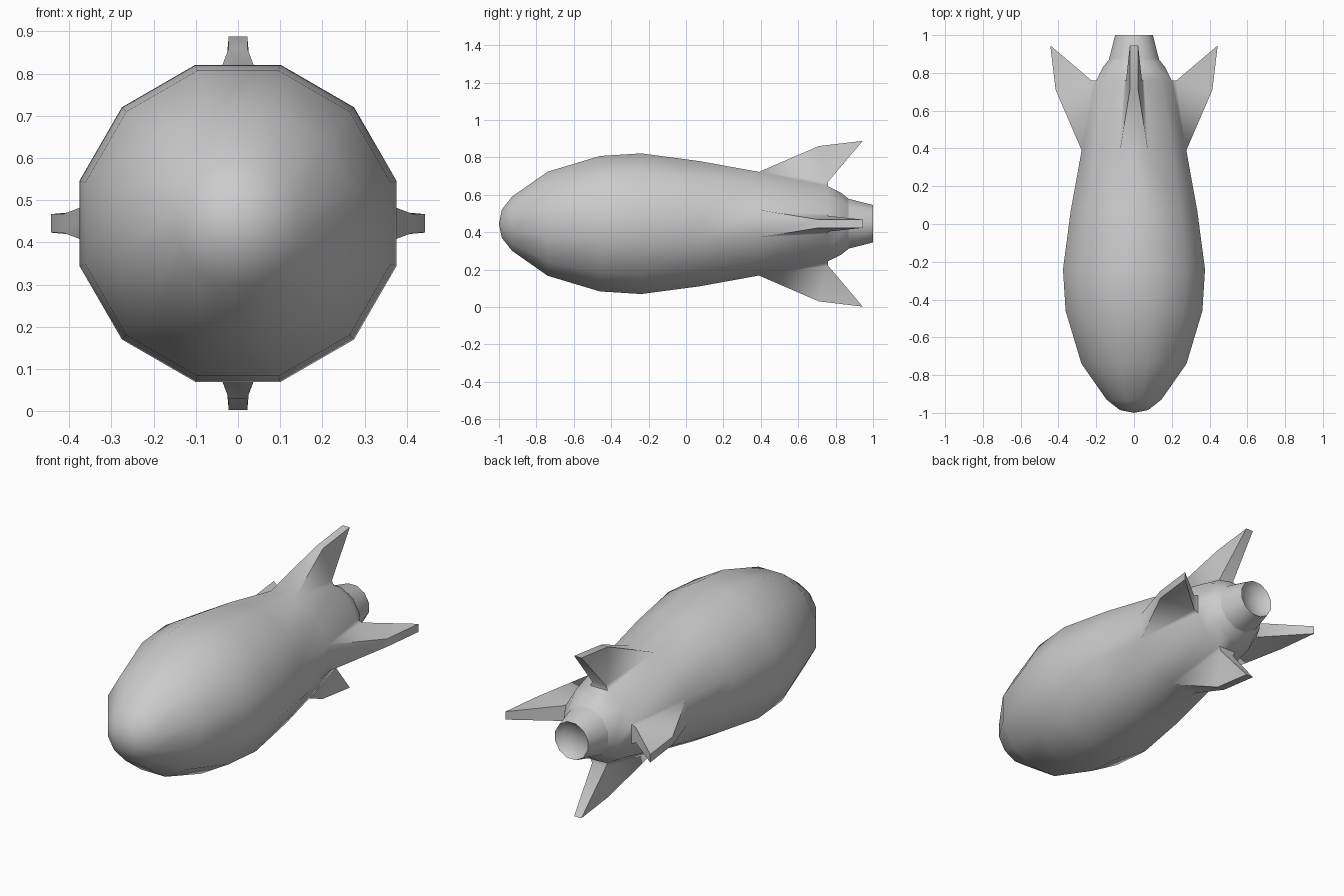
import bpy, bmesh, math
from mathutils import Vector

cube = bpy.data.objects.get("Cube")
if cube:
    bpy.data.objects.remove(cube, do_unlink=True)

SIDES = 12
AXIS_Z = 0.445

grey = bpy.data.materials.new("plain_grey")
grey.use_nodes = True
grey.diffuse_color = (0.6, 0.6, 0.6, 1)
grey.node_tree.nodes["Principled BSDF"].inputs["Base Color"].default_value = (0.6, 0.6, 0.6, 1)


def place(angle, y, radius, offset=0.0):
    """Point at a distance from the long axis, shifted sideways by offset."""
    c, s = math.cos(angle), math.sin(angle)
    return Vector((radius * c - offset * s, y, AXIS_Z + radius * s + offset * c))


def ring(bm, y, apothem):
    step = math.tau / SIDES
    radius = apothem / math.cos(step / 2)
    return [bm.verts.new(place((k - 0.5) * step, y, radius)) for k in range(SIDES)]


def lathe(bm, profile):
    """Skin rings along y; a zero radius closes the end in a point."""
    rings, bands = [], []
    for y, r in profile:
        rings.append(ring(bm, y, r) if r else [bm.verts.new((0, y, AXIS_Z))] * SIDES)
    for a, b in zip(rings, rings[1:]):
        band = []
        for k in range(SIDES):
            n = (k + 1) % SIDES
            corners = list(dict.fromkeys((a[k], a[n], b[n], b[k])))
            band.append(bm.faces.new(corners))
        bands.append(band)
    return rings, bands


def finish(bm, name, angle):
    bmesh.ops.recalc_face_normals(bm, faces=bm.faces)
    mesh = bpy.data.meshes.new(name)
    bm.to_mesh(mesh)
    bm.free()
    obj = bpy.data.objects.new(name, mesh)
    bpy.context.collection.objects.link(obj)
    mesh.materials.append(grey)
    bpy.ops.object.select_all(action='DESELECT')
    obj.select_set(True)
    bpy.context.view_layer.objects.active = obj
    bpy.ops.object.shade_smooth_by_angle(angle=math.radians(angle))


# Hull: nose point to tail shoulder
hull = bmesh.new()
rings, bands = lathe(hull, [
    (-1, 0), (-0.985, 0.075), (-0.93, 0.145), (-0.74, 0.278), (-0.46, 0.362),
    (-0.24, 0.376), (0.07, 0.335), (0.39, 0.277), (0.76, 0.2), (0.83, 0.165), (0.87, 0.133)])
FIN_BAND = 7

# Four tail fins drawn out of the hull panels: y, distance from axis, half width
fin_outline = [(0.71, 0.415, 0.022), (0.945, 0.443, 0.022), (0.76, 0.225, 0.042)]
for k in range(0, SIDES, SIDES // 4):
    angle = k * math.tau / SIDES
    hull.faces.remove(bands[FIN_BAND][k])
    sides = []
    for i, sign in ((k, -1), ((k + 1) % SIDES, 1)):
        shoulder, tip, heel = [hull.verts.new(place(angle, y, r, sign * w))
                               for y, r, w in fin_outline]
        front, rear = rings[FIN_BAND][i], rings[FIN_BAND + 1][i]
        for tri in ((front, shoulder, heel), (shoulder, tip, heel), (front, heel, rear)):
            hull.faces.new(tri)
        sides.append((front, shoulder, tip, heel, rear))
    left, right = sides
    for j in range(len(left) - 1):
        hull.faces.new((left[j], left[j + 1], right[j + 1], right[j]))
finish(hull, "hull_with_tail_fins", 62)

# Tail nozzle with a shallow dish in its end
nozzle = bmesh.new()
lathe(nozzle, [(0.87, 0.133), (1, 0.1), (0.97, 0.075), (0.96, 0)])
finish(nozzle, "tail_nozzle", 45)
